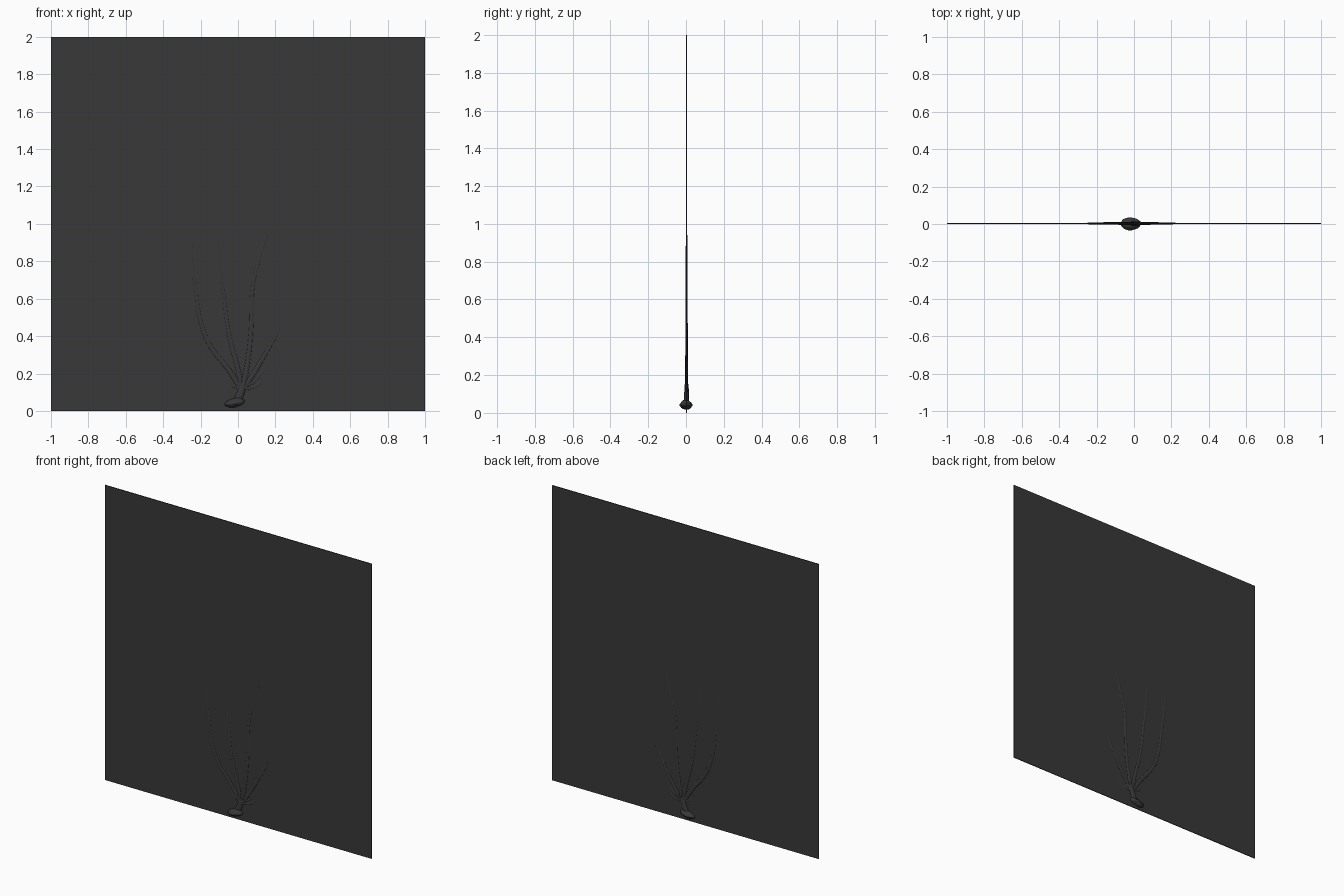
import bpy, bmesh, math
from mathutils import Vector, noise

if "Cube" in bpy.data.objects:
    bpy.data.objects.remove(bpy.data.objects["Cube"])

PLANE_Y = 0.003

dark = bpy.data.materials.new("dark_grey")
dark.diffuse_color = (0.04, 0.04, 0.04, 1)
dark.use_nodes = True
dark.node_tree.nodes["Principled BSDF"].inputs["Base Color"].default_value = dark.diffuse_color


def add_mesh(name, bm, smooth=False):
    mesh = bpy.data.meshes.new(name)
    bm.to_mesh(mesh)
    bm.free()
    for p in mesh.polygons:
        p.use_smooth = smooth
    obj = bpy.data.objects.new(name, mesh)
    obj.data.materials.append(dark)
    bpy.context.collection.objects.link(obj)
    return obj


def stem(name, points, r0, r1, flat=0.5):
    """Tapered, flattened tube through (x, z) points, embedded in the panel."""
    curve = bpy.data.curves.new(name, 'CURVE')
    curve.dimensions = '3D'
    curve.bevel_depth = 1.0
    curve.bevel_resolution = 2
    curve.use_fill_caps = True
    curve.resolution_u = 6
    sp = curve.splines.new('BEZIER')
    sp.bezier_points.add(len(points) - 1)
    for i, (bp, (x, z)) in enumerate(zip(sp.bezier_points, points)):
        bp.co = (x, 0, z)
        bp.handle_left_type = bp.handle_right_type = 'AUTO'
        bp.radius = r0 + (r1 - r0) * i / (len(points) - 1)
    curve.materials.append(dark)
    obj = bpy.data.objects.new(name, curve)
    bpy.context.collection.objects.link(obj)
    obj.location.y = PLANE_Y
    obj.scale.y = flat
    return obj


# Thin square backing panel
bm = bmesh.new()
bmesh.ops.create_cube(bm, size=1)
bmesh.ops.scale(bm, vec=(2, 0.005, 2), verts=bm.verts)
bmesh.ops.translate(bm, vec=(0, PLANE_Y, 1), verts=bm.verts)
add_mesh("backing_panel", bm)

# Long stems fanning out from the crown
stem("stem_left", [(0.015, 0.12), (-0.05, 0.22), (-0.15, 0.35), (-0.2, 0.48),
                   (-0.225, 0.65), (-0.245, 0.78), (-0.25, 0.91)], 0.016, 0.007)
stem("stem_centre", [(0.02, 0.12), (0.0, 0.22), (-0.05, 0.42),
                     (-0.078, 0.64), (-0.1, 0.8), (-0.1, 0.94)], 0.016, 0.006)
stem("stem_right", [(0.025, 0.12), (0.05, 0.25), (0.07, 0.43), (0.08, 0.67),
                    (0.11, 0.8), (0.152, 0.94)], 0.016, 0.008)
stem("stem_far_right", [(0.03, 0.12), (0.09, 0.21), (0.155, 0.32),
                        (0.19, 0.38), (0.22, 0.44)], 0.016, 0.008)

# Short shoots around the crown
shoots = [
    [(0.02, 0.13), (-0.02, 0.17), (-0.05, 0.22)],
    [(0.02, 0.12), (-0.03, 0.14), (-0.05, 0.18)],
    [(0.03, 0.13), (0.05, 0.22), (0.06, 0.31)],
    [(0.03, 0.13), (0.09, 0.16), (0.145, 0.23)],
    [(0.03, 0.12), (0.09, 0.13), (0.14, 0.17)],
]
for i, pts in enumerate(shoots):
    stem(f"shoot_{i + 1}", pts, 0.013, 0.006)

# Neck joining the crown to the bulb
stem("neck", [(0.03, 0.15), (0.015, 0.1), (-0.01, 0.04)], 0.018, 0.024, 0.6)

# Faint ridge trailing to the right
stem("ground_ridge", [(0.1, 0.17), (0.35, 0.165), (0.65, 0.16)], 0.008, 0.004, 0.4)

# Lumpy bulb at the foot
bm = bmesh.new()
bmesh.ops.create_icosphere(bm, subdivisions=4, radius=1)
for v in bm.verts:
    d = v.co.copy()
    v.co *= 1 + 0.12 * noise.noise(d * 1.8 + Vector((3, 1, 7)))
    v.co = Vector((v.co.x * 0.053, v.co.y * 0.034, v.co.z * 0.024))
    if v.co.z > 0:
        v.co.y *= 1 - 10 * v.co.z
    v.co += Vector((-0.017, 0, 0.044 + v.co.x * 0.15))
add_mesh("bulb", bm, True)
